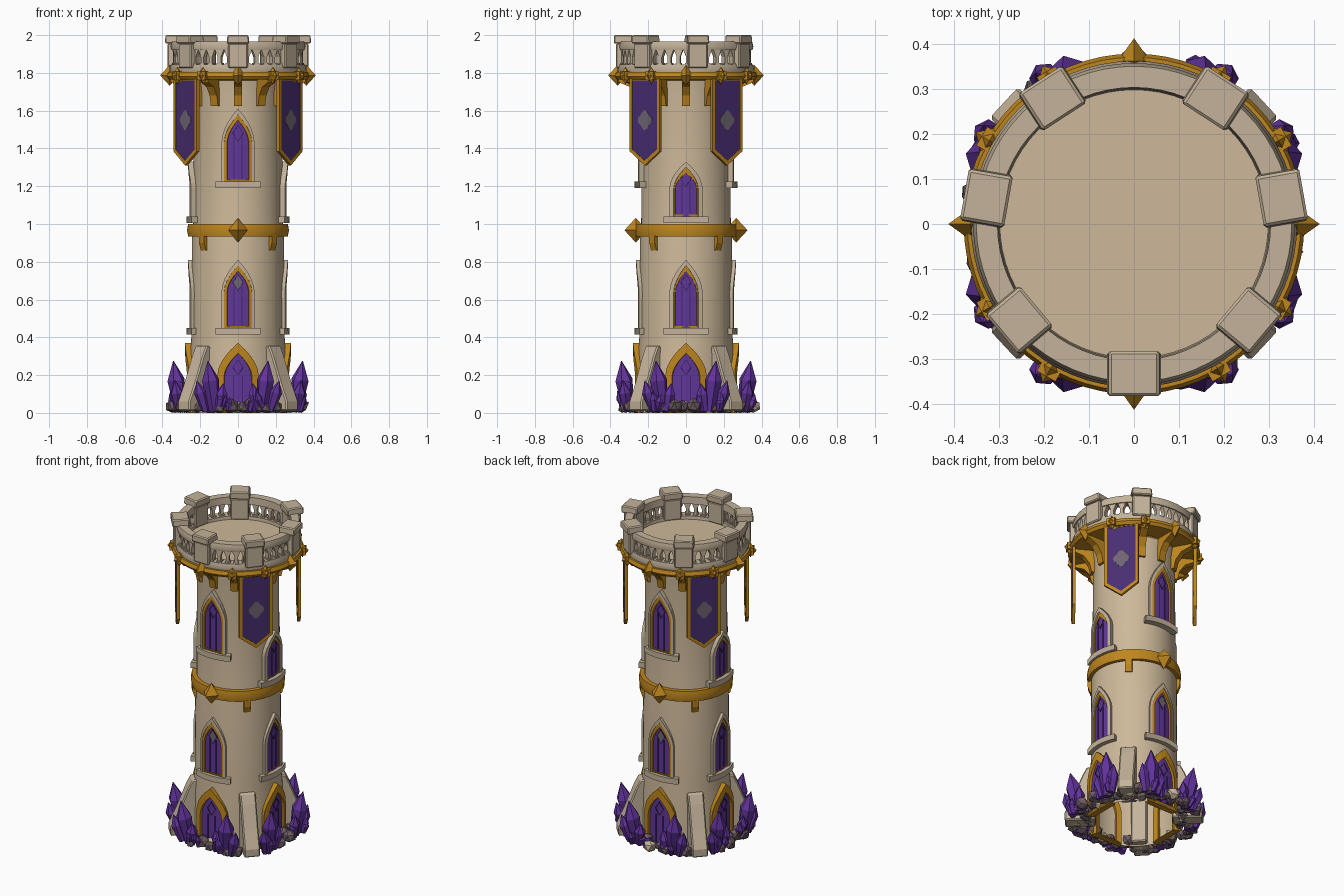
import bpy, bmesh, math, random
from mathutils import Vector

random.seed(7)
cube = bpy.data.objects.get("Cube")
if cube:
    bpy.data.objects.remove(cube, do_unlink=True)


def material(name, rgb):
    m = bpy.data.materials.new(name)
    m.use_nodes = True
    m.diffuse_color = (*rgb, 1)
    m.node_tree.nodes["Principled BSDF"].inputs["Base Color"].default_value = (*rgb, 1)
    return m


STONE = material("tan stone", (0.61, 0.48, 0.32))
TRIM = material("pale tan stone", (0.55, 0.45, 0.325))
GOLD = material("gold", (0.52, 0.24, 0.013))
CRYSTAL = material("crystal purple", (0.125, 0.034, 0.34))
GLASS = material("glass purple", (0.12, 0.038, 0.32))
LEAD = material("dark purple", (0.05, 0.02, 0.13))
CLOTH = material("banner purple", (0.064, 0.027, 0.165))
EMBLEM = material("emblem grey", (0.16, 0.13, 0.17))
ROCK = material("dark rock", (0.15, 0.105, 0.12))

RAD = 0.245
CARDINALS = [math.radians(d) for d in (-90, 0, 90, 180)]
BANNER_ANGLES = [math.radians(d) for d in (38, 142, 218, 322)]
DIAGONALS = [math.radians(d) for d in (43, 137, 223, 317)]
MERLON_ANGLES = [math.radians(d) for d in (-90, -40, 10, 57, 123, 170, 220, 270)]


def flat(a, u, r, z):
    """Point on a flat panel facing direction a."""
    return Vector((r * math.cos(a) - u * math.sin(a), r * math.sin(a) + u * math.cos(a), z))


def wrap(a, u, r, z):
    """Point bent around the tower wall."""
    b = a + u / RAD
    return Vector((r * math.cos(b), r * math.sin(b), z))


def finish(bm, name, mat, smooth=False, bevel=0, recalc=True):
    bmesh.ops.remove_doubles(bm, verts=bm.verts, dist=1e-5)
    if recalc:
        bmesh.ops.recalc_face_normals(bm, faces=bm.faces)
    me = bpy.data.meshes.new(name)
    bm.to_mesh(me)
    bm.free()
    me.materials.append(mat)
    ob = bpy.data.objects.new(name, me)
    bpy.context.scene.collection.objects.link(ob)
    if smooth:
        me.shade_smooth()
        me.set_sharp_from_angle(angle=math.radians(35))
    if bevel:
        mod = ob.modifiers.new("worn edges", "BEVEL")
        mod.width, mod.segments = bevel, 1


def skin(bm, loops, close=False, caps=False):
    """Join equal point loops into a surface."""
    rows = [[bm.verts.new(p) for p in loop] for loop in loops]
    n = len(rows[0])
    for k in range(len(rows) if close else len(rows) - 1):
        p, q = rows[k], rows[(k + 1) % len(rows)]
        for i in range(n):
            j = (i + 1) % n
            bm.faces.new((p[i], p[j], q[j], q[i]))
    if caps:
        bm.faces.new(rows[0][::-1])
        bm.faces.new(rows[-1])


def lathe(name, profile, mat, close=False, sides=64):
    bm = bmesh.new()
    turn = [math.tau * i / sides for i in range(sides)]
    skin(bm, [[flat(a, 0, r, z) for a in turn] for r, z in profile], close)
    finish(bm, name, mat, smooth=True)


def fin(bm, a, profile, half):
    """Radial (r, z) profile given a width."""
    skin(bm, [[flat(a, u, r, z) for r, z in profile] for u in (-half, half)], caps=True)


def plate(bm, a, pts, r0, r1, place=flat):
    skin(bm, [[place(a, u, r, z) for u, z in pts] for r in (r0, r1)], caps=True)


def frame(bm, a, outer, inner, r0, r1, place=flat):
    """Raised border between two outlines."""
    loops = [(outer, r0), (outer, r1), (inner, r1), (inner, r0)]
    skin(bm, [[place(a, u, r, z) for u, z in pts] for pts, r in loops], close=True)


def rect(w, z0, z1, u=0, top=None):
    t = w if top is None else top
    return [(u - w, z0), (u + w, z0), (u + t, z1), (u - t, z1)]


def diamond(z, w, h):
    return [(0, z - h), (w, z), (0, z + h), (-w, z)]


def arch_side(w, z0, zs, zt):
    """Right half of a pointed arch, bottom to tip."""
    return [(w, z0)] + [(w * (1 - t ** 1.8), zs + (zt - zs) * t) for t in (0, .2, .4, .6, .8, 1)]


def arch(w, z0, zs, zt):
    side = arch_side(w, z0, zs, zt)
    return side + [(-u, z) for u, z in side[-2::-1]]


def pane(bm, a, r, w, z0, zs, zt):
    rows = [[bm.verts.new(wrap(a, u * k, r, z)) for k in (-1, -.5, 0, .5, 1)]
            for u, z in arch_side(w, z0, zs, zt)]
    for p, q in zip(rows, rows[1:]):
        for i in range(4):
            bm.faces.new((p[i], p[i + 1], q[i + 1], q[i]))


def gem(bm, a, r, z, w, h, depth):
    """Four-sided pointed stud."""
    rim = [bm.verts.new(flat(a, u, r, z + v)) for u, v in ((w, 0), (0, h), (-w, 0), (0, -h))]
    for tip in (bm.verts.new(flat(a, 0, r + depth, z)), bm.verts.new(flat(a, 0, r - depth, z))):
        for i in range(4):
            bm.faces.new((rim[i], rim[(i + 1) % 4], tip))


# Tower wall with roof floor
lathe("tower_wall", [(.262, 0), (.255, .3), (.247, .4), (.244, .95), (.237, 1.0), (.235, 1.7),
                     (.245, 1.775), (.31, 1.785), (.31, 1.825), (0, 1.825)], STONE)

# Gold rings
lathe("upper_ring", [(.23, 1.75), (.25, 1.765), (.365, 1.765), (.378, 1.782), (.37, 1.804), (.23, 1.804)],
      GOLD, close=True)
lathe("middle_ring", [(.23, .935), (.264, .935), (.27, .967), (.264, 1.0), (.23, 1.0)], GOLD, close=True)

# Parapet rims
lathe("parapet_base", [(.295, 1.80), (.357, 1.80), (.362, 1.82), (.355, 1.845), (.3, 1.845)], TRIM, close=True)
lathe("parapet_rail", [(.3, 1.92), (.352, 1.92), (.357, 1.94), (.35, 1.965), (.303, 1.965)], TRIM, close=True)

# Merlons, and between them columns flaring into small arches
columns, merlons = bmesh.new(), bmesh.new()
for a, b in zip(MERLON_ANGLES, MERLON_ANGLES[1:]):
    plate(merlons, a, rect(.052, 1.825, 1.955), .29, .37)
    plate(merlons, a, rect(.06, 1.955, 2.0, top=.056), .283, .382)
    count = round((b - a) / .15)
    for k in range(1, count):
        c = a + (b - a) * k / count
        plate(columns, c, rect(.009, 1.84, 1.885), .315, .345)
        plate(columns, c, rect(.009, 1.885, 1.925, top=.025), .315, .345)
        plate(columns, c, rect(.015, 1.84, 1.853), .31, .35)
finish(columns, "arcade_columns", TRIM)
finish(merlons, "merlons", TRIM, bevel=.006)

# Corbels and studs around the upper ring
corbels, studs = bmesh.new(), bmesh.new()
for k in range(12):
    a = math.tau * k / 12
    fin(corbels, a, [(.225, 1.625), (.25, 1.625), (.262, 1.68), (.295, 1.725), (.355, 1.75),
                     (.36, 1.77), (.225, 1.77)], .022)
    if k % 3 == 0:
        gem(studs, a, .362, 1.787, .036, .055, .05)
    else:
        gem(studs, a, .37, 1.785, .034, .045, .036)
        plate(studs, a, rect(.024, 1.763, 1.807), .35, .39)

# Front and back studs and the drop brackets on the middle ring
for a in CARDINALS[::2]:
    gem(studs, a, .266, .967, .05, .065, .06)
for a in DIAGONALS:
    fin(corbels, a, [(.23, .86), (.25, .86), (.264, .9), (.266, .94), (.23, .94)], .02)
finish(corbels, "corbels", GOLD)
finish(studs, "ring_studs", GOLD)

# Windows and doors: base, spring, tip
stone_frames, gold_frames, panes, bars, sills, emblems = [bmesh.new() for _ in range(6)]
for i, a in enumerate(CARDINALS):
    main = i % 2 == 0
    upper = (1.215, 1.43, 1.61) if main else (1.03, 1.19, 1.33)
    rim = .071 if main else .062
    for z0, zs, zt in ((.44, .64, .81), upper):
        frame(stone_frames, a, arch(.083, z0, zs, zt), arch(rim - .001, z0 + .01, zs, zt - .03), .23, .264, wrap)
        frame(gold_frames, a, arch(rim, z0 + .005, zs, zt - .028), arch(.055, z0 + .02, zs, zt - .06),
              .23, .261 if main else .256, wrap)
        pane(panes, a, .25, .057, z0 + .01, zs, zt - .055)
        for u in (-.02, .02):
            plate(bars, a, rect(.003, z0 + .02, zs + .03, u), .245, .254, wrap)
        frame(bars, a, diamond(zs + .05, .03, .048), diamond(zs + .05, .024, .039), .245, .254, wrap)
        if main and z0 < 1:
            plate(emblems, a, diamond(zs + .05, .024, .039), .247, .253, wrap)
        edge = [(-.11 + .22 * k / 6) for k in range(7)]
        plate(sills, a, [(u, z0 - .025) for u in edge] + [(u, z0 + .01) for u in edge[::-1]], .225, .274, wrap)
    frame(gold_frames, a, arch(.098, 0, .2, .37), arch(.066, .015, .19, .315), .24, .28, wrap)
    pane(panes, a, .266, .068, .01, .19, .318)
    for u in (-.022, .022):
        plate(bars, a, rect(.003, .02, .2, u), .262, .27, wrap)
    frame(bars, a, diamond(.24, .028, .045), diamond(.24, .023, .037), .262, .27, wrap)
finish(stone_frames, "window_surrounds", TRIM)
finish(gold_frames, "gold_window_and_door_frames", GOLD)
finish(panes, "window_panes", GLASS, recalc=False)
finish(bars, "window_bars", LEAD)
finish(sills, "window_sills", TRIM)


# Hanging banners
def pennant(w, top, side, tip):
    return [(-w, top), (-w, side), (0, tip), (w, side), (w, top)]


borders, cloths = bmesh.new(), bmesh.new()
leaf = [math.tau * k / 32 for k in range(32)]
quatrefoil = [(.042 * (1 + .13 * math.cos(4 * t)) * math.cos(t),
               1.55 + .048 * (1 + .13 * math.cos(4 * t)) * math.sin(t)) for t in leaf]
for a in BANNER_ANGLES:
    outer, inner = pennant(.1, 1.775, 1.385, 1.31), pennant(.083, 1.76, 1.395, 1.335)
    frame(borders, a, outer, inner, .338, .356)
    plate(cloths, a, inner, .342, .353)
    plate(emblems, a, quatrefoil, .3405, .3545)
finish(borders, "banner_borders", GOLD)
finish(cloths, "banner_cloths", CLOTH)
finish(emblems, "grey_emblems", EMBLEM)

# Sloping buttresses
buttresses = bmesh.new()
for a in DIAGONALS:
    fin(buttresses, a, [(.22, .01), (.395, .01), (.395, .06), (.35, .16), (.295, .3), (.268, .355), (.22, .355)],
        .046)
finish(buttresses, "buttresses", TRIM, bevel=.007)

# Crystal clusters beside every door
crystals = bmesh.new()


def crystal(a, u, r, lean, side, length, rad):
    base = flat(a, u, r, .01)
    axis = (flat(a, side, lean, 1)).normalized()
    q = axis.to_track_quat("Z", "Y")
    rings = [[base + q @ Vector((s * rad * math.cos(t), s * rad * math.sin(t), h * length))
              for t in (math.tau * k / 6 for k in range(6))]
             for s, h in ((.6, 0), (1, .62), (.04, 1))]
    skin(crystals, rings, caps=True)


for a in CARDINALS:
    for s in (-1, 1):
        crystal(a, s * .125, .305, .14, s * .13, .27, .047)
        crystal(a, s * .1, .32, .16, -s * .15, .15, .032)
        crystal(a, s * .17, .31, .15, s * .3, .17, .034)
        for _ in range(3):
            crystal(a, s * random.uniform(.04, .2), random.uniform(.315, .335), random.uniform(.1, .4),
                    s * random.uniform(-.4, .4), random.uniform(.07, .13), random.uniform(.018, .026))
finish(crystals, "crystals", CRYSTAL)

# Rubble ring at the foot, with a few pale stones
rubble, pale = bmesh.new(), bmesh.new()
for k in range(72):
    a = math.tau * (k + random.uniform(-.3, .3)) / 72
    size = random.uniform(.026, .044)
    new = bmesh.ops.create_icosphere(pale if k % 9 == 0 else rubble, subdivisions=1, radius=size)["verts"]
    centre = flat(a, 0, random.uniform(.26, .36), size * .85)
    for v in new:
        v.co = v.co * random.uniform(.8, 1.15) + centre
        v.co.z = max(v.co.z, 0)
finish(rubble, "rubble", ROCK)
finish(pale, "pale_rubble", TRIM)
